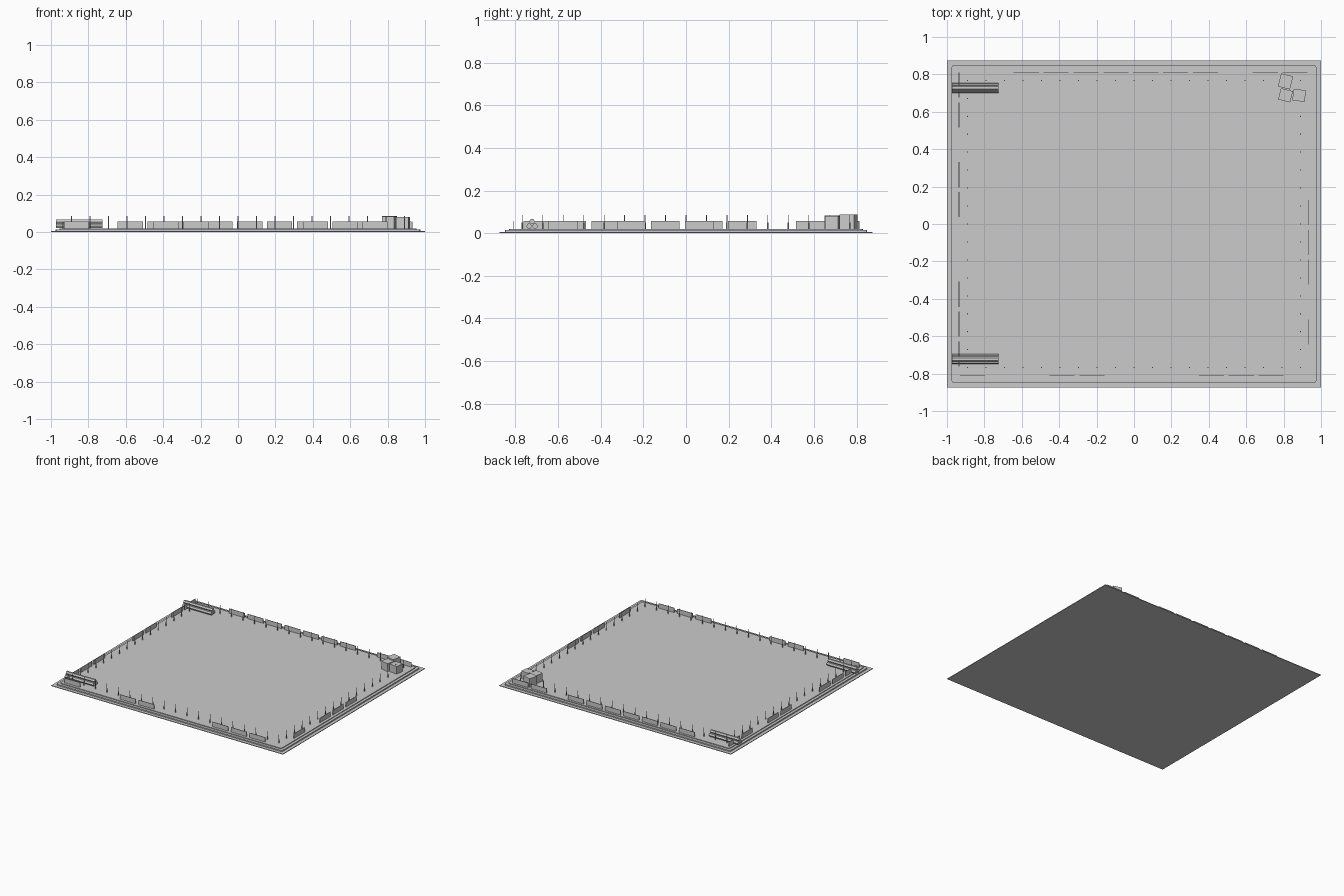
import bpy, bmesh, math
from mathutils import Matrix, Vector

if "Cube" in bpy.data.objects:
    bpy.data.objects.remove(bpy.data.objects["Cube"])

grey = bpy.data.materials.new("plain grey")
grey.diffuse_color = (0.6, 0.6, 0.6, 1)
grey.use_nodes = True
grey.node_tree.nodes["Principled BSDF"].inputs["Base Color"].default_value = grey.diffuse_color
FLOOR = 0.02


def finish(bm, name):
    bmesh.ops.recalc_face_normals(bm, faces=bm.faces)
    me = bpy.data.meshes.new(name)
    bm.to_mesh(me)
    bm.free()
    me.materials.append(grey)
    ob = bpy.data.objects.new(name, me)
    bpy.context.collection.objects.link(ob)
    return ob


def box(bm, centre, size, angle=0):
    m = (Matrix.Translation(centre) @ Matrix.Rotation(math.radians(angle), 4, 'Z')
         @ Matrix.Diagonal((*size, 1)))
    return bmesh.ops.create_cube(bm, size=1, matrix=m)['verts']


def rod(bm, z0, z1, r, x, y, sides=6):
    bmesh.ops.create_cone(bm, cap_ends=True, segments=sides, radius1=r, radius2=r,
                          depth=z1 - z0, matrix=Matrix.Translation((x, y, (z0 + z1) / 2)))


# Bottom plate
bm = bmesh.new()
box(bm, (0, 0, 0.0025), (2, 1.75, 0.005))
finish(bm, "base_plate")


# Stepped platform with clipped corners
def step(name, hx, hy, z0, z1, clip):
    bm = bmesh.new()
    verts = box(bm, (0, 0, (z0 + z1) / 2), (2 * hx, 2 * hy, z1 - z0))
    uprights = [e for e in bm.edges
                if abs(e.verts[0].co.z - e.verts[1].co.z) > 1e-4]
    bmesh.ops.bevel(bm, geom=uprights, offset=clip, segments=2, profile=0.5,
                    affect='EDGES')
    finish(bm, name)


step("platform_lower_step", 0.975, 0.85, 0.005, 0.014, 0.012)
step("platform_floor", 0.955, 0.83, 0.014, FLOOR, 0.012)

# Thin barrier panels around the edge: a start, a spacing and the filled slots
PITCH, LENGTH, THICK, H = 0.1597, 0.134, 0.004, 0.036
rows = [
    ("back_barriers", 'X', 0.812, -0.576, (0, 1, 2, 3, 4, 5, 6, 8, 9)),
    ("front_barriers", 'X', -0.808, -0.864, (0, 3, 4, 8, 9, 10)),
    ("left_barriers", 'Y', -0.935, -0.695, (0, 1, 2, 5, 6, 8, 9)),
    ("right_barriers", 'Y', 0.932, -0.577, (0, 2, 3, 4)),
]
for name, axis, offset, start, slots in rows:
    bm = bmesh.new()
    for k in slots:
        along = start + PITCH * k
        if axis == 'X':
            box(bm, (along, offset, FLOOR + H / 2), (LENGTH, THICK, H))
        else:
            box(bm, (offset, along, FLOOR + H / 2), (THICK, LENGTH, H))
    finish(bm, name)

# Slim posts inside the barriers, thicker at the foot
bm = bmesh.new()
spots = [(-0.89 + 1.78 * i / 18, s * 0.768) for i in range(19) for s in (-1, 1)]
spots += [(s * 0.89, -0.768 + 1.536 * i / 16) for i in range(1, 16) for s in (-1, 1)]
for x, y in spots:
    rod(bm, FLOOR, 0.05, 0.0035, x, y)
    rod(bm, 0.05, 0.086, 0.0018, x, y)
finish(bm, "posts")

# Two stacks of three six-sided logs lying along x
R = 0.0135
for name, yc in (("back_log_stack", 0.728), ("front_log_stack", -0.722)):
    bm = bmesh.new()
    for dy, dz in ((-R, R), (R, R), (0, R * 2.6)):
        m = (Matrix.Translation((-0.849, yc + dy, FLOOR + dz - 0.001))
             @ Matrix.Rotation(math.pi / 2, 4, 'Y'))
        bmesh.ops.create_cone(bm, cap_ends=True, segments=6, radius1=R,
                              radius2=R, depth=0.248, matrix=m)
    finish(bm, name)

# Three crates in the back right corner
for name, x, y, sx, sy, h, turn in (
        ("crate_back", 0.81, 0.762, 0.066, 0.072, 0.067, -14),
        ("crate_middle", 0.81, 0.688, 0.066, 0.062, 0.062, -14),
        ("crate_right", 0.883, 0.688, 0.066, 0.062, 0.06, -8)):
    bm = bmesh.new()
    box(bm, (x, y, FLOOR + h / 2), (sx, sy, h), turn)
    finish(bm, name)
